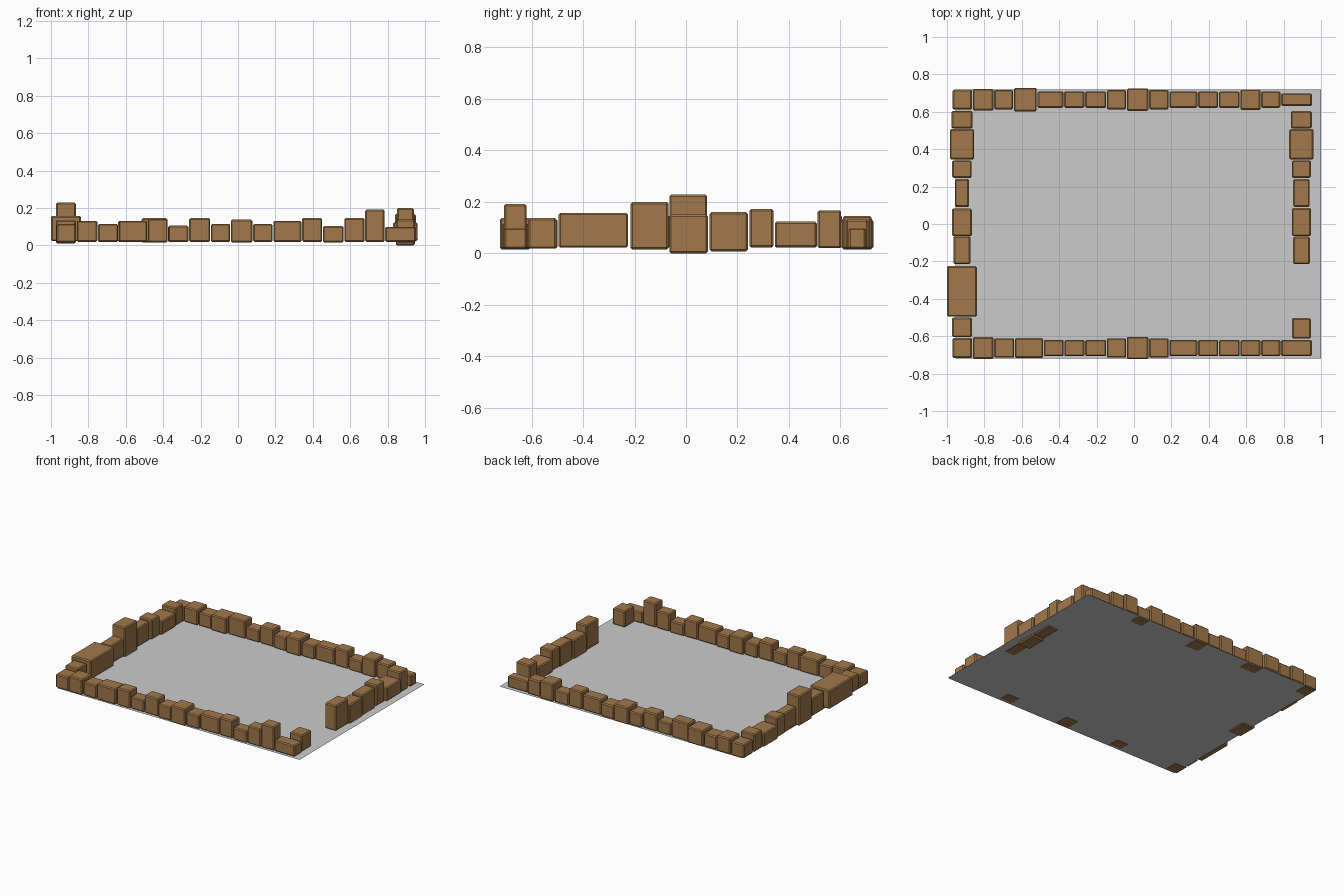
import bpy, bmesh

brown = bpy.data.materials.new("clay_brown")
brown.diffuse_color = (0.36, 0.19, 0.07, 1)


def block(name, x0, x1, y0, y1, z0, z1, bevel=0.007):
    """Box between two corners with a small chamfer."""
    bm = bmesh.new()
    bmesh.ops.create_cube(bm, size=1)
    for v in bm.verts:
        v.co = (x1 if v.co.x > 0 else x0, y1 if v.co.y > 0 else y0, z1 if v.co.z > 0 else z0)
    bmesh.ops.bevel(bm, geom=bm.edges[:], offset=bevel, segments=1, affect='EDGES')
    me = bpy.data.meshes.new(name)
    bm.to_mesh(me)
    bm.free()
    me.materials.append(brown)
    bpy.context.collection.objects.link(bpy.data.objects.new(name, me))


# floor sheet
bm = bmesh.new()
bm.faces.new([bm.verts.new(c) for c in
              ((-0.954, -0.72, 0.016), (1, -0.72, 0.016), (1, 0.72, 0.016), (-0.954, 0.72, 0.016))])
me = bpy.data.meshes.new("floor")
bm.to_mesh(me)
bm.free()
bpy.context.collection.objects.link(bpy.data.objects.new("floor", me))

# long walls: seams along x, half depth and top height of each block
front_x = [-0.972, -0.864, -0.75, -0.639, -0.484, -0.374, -0.263, -0.147, -0.04, 0.079,
           0.187, 0.341, 0.452, 0.567, 0.678, 0.785, 0.953]
front_d = [0.053, 0.059, 0.052, 0.053, 0.044, 0.044, 0.044, 0.052, 0.06, 0.052,
           0.044, 0.044, 0.044, 0.044, 0.044, 0.044]
front_h = [0.115, 0.131, 0.115, 0.131, 0.142, 0.105, 0.146, 0.115, 0.137, 0.115,
           0.131, 0.146, 0.102, 0.146, 0.191, 0.099]
back_x = front_x[:3] + [-0.644, -0.518, -0.376] + front_x[6:]
back_d = [0.053, 0.058, 0.052, 0.063, 0.044, 0.044, 0.044, 0.052, 0.06, 0.052,
          0.044, 0.044, 0.044, 0.055, 0.044, 0.034]
back_h = [0.115, 0.131, 0.115, 0.131, 0.145, 0.105, 0.144, 0.115, 0.137, 0.115,
          0.131, 0.146, 0.102, 0.146, 0.131, 0.099]
for side, cy, xs, ds, hs in (("front", -0.663, front_x, front_d, front_h),
                             ("back", 0.665, back_x, back_d, back_h)):
    for i, (d, h) in enumerate(zip(ds, hs)):
        block(f"{side}_wall_block_{i}", xs[i] + 0.002, xs[i + 1] - 0.002,
              cy - d, cy + d, 0.015 if i % 4 == 0 else 0.018, h)

# short walls: y start, y end, half width, bottom, top
left = [(-0.605, -0.5, 0.053, 0.018, 0.135), (-0.495, -0.225, 0.08, 0.022, 0.157),
        (-0.215, -0.065, 0.045, 0.018, 0.15), (-0.065, 0.082, 0.053, 0.01, 0.228),
        (0.092, 0.24, 0.038, 0.018, 0.155), (0.247, 0.34, 0.052, 0.022, 0.165),
        (0.345, 0.508, 0.065, 0.022, 0.122), (0.511, 0.605, 0.056, 0.02, 0.15)]
right = [(-0.613, -0.503, 0.05, 0.018, 0.137), (-0.215, -0.068, 0.045, 0.015, 0.199),
         (-0.065, 0.085, 0.051, 0.0, 0.15), (0.092, 0.24, 0.044, 0.008, 0.16),
         (0.247, 0.34, 0.051, 0.023, 0.172), (0.345, 0.508, 0.065, 0.023, 0.123),
         (0.511, 0.603, 0.056, 0.02, 0.167)]
for side, cx, rows in (("left", -0.92, left), ("right", 0.895, right)):
    for i, (y0, y1, w, z0, z1) in enumerate(rows):
        block(f"{side}_wall_block_{i}", cx - w, cx + w, y0, y1, z0, z1)
